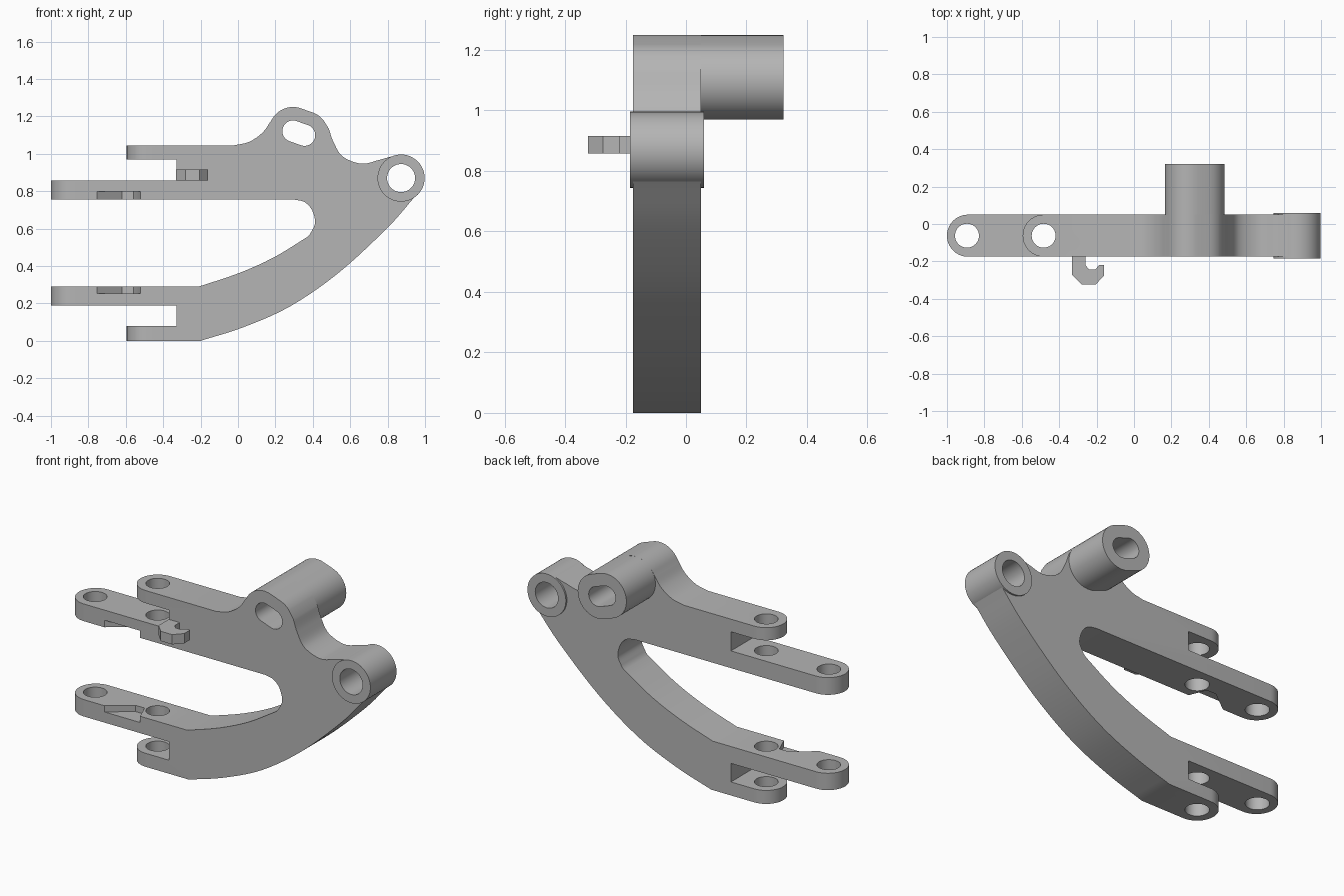
import bpy, bmesh, math
from mathutils import Vector

cube = bpy.data.objects.get("Cube")
if cube:
    bpy.data.objects.remove(cube, do_unlink=True)

grey = bpy.data.materials.new("machined_grey")
grey.use_nodes = True
COLOUR = (0.46, 0.46, 0.46, 1)
grey.diffuse_color = COLOUR
grey.node_tree.nodes["Principled BSDF"].inputs["Base Color"].default_value = COLOUR

FRONT, BACK = -0.175, 0.05


def spline(points, steps=6):
    """Smooth curve through a few points."""
    p = [Vector(q) for q in points]
    p = [2 * p[0] - p[1]] + p + [2 * p[-1] - p[-2]]
    out = []
    for i in range(1, len(p) - 2):
        a, b, c, d = p[i - 1:i + 3]
        for s in range(steps):
            t = s / steps
            out.append(0.5 * (2 * b + (c - a) * t + (2 * a - 5 * b + 4 * c - d) * t**2
                              + (3 * b - a - 3 * c + d) * t**3))
    return out + [p[-2]]


def arc(cx, cz, r, start, end, n=16):
    angles = [math.radians(start + (end - start) * i / n) for i in range(n + 1)]
    return [(cx + r * math.cos(a), cz + r * math.sin(a)) for a in angles]


def circle(cx, cy, r, n=40):
    return arc(cx, cy, r, 0, 360, n)[:-1]


def capsule(r):
    """Tilted slot shape shared by the boss and its opening."""
    return arc(0.356, 1.099, r, -112, 68) + arc(0.294, 1.121, r, 68, 248)


def prism(name, outline, low, high, axis="Y", round_ends=()):
    """Extrude an xz outline along y, or an xy outline along z."""
    bm = bmesh.new()
    place = (lambda p: (p[0], low, p[1])) if axis == "Y" else (lambda p: (p[0], p[1], low))
    face = bm.faces.new([bm.verts.new(place(p)) for p in outline])
    depth = Vector((0, high - low, 0) if axis == "Y" else (0, 0, high - low))
    result = bmesh.ops.extrude_face_region(bm, geom=[face], use_keep_orig=True)
    bmesh.ops.translate(bm, vec=depth,
                        verts=[g for g in result["geom"] if isinstance(g, bmesh.types.BMVert)])
    bmesh.ops.recalc_face_normals(bm, faces=bm.faces)
    # round the upright corners of the arm ends
    ends = [e for e in bm.edges if abs(e.verts[0].co.y - e.verts[1].co.y) < 1e-4
            and any(all(abs(v.co.x - x) < 1e-4 for v in e.verts) for x in round_ends)]
    if ends:
        bmesh.ops.bevel(bm, geom=ends, offset=0.112, segments=10, profile=0.5,
                        affect="EDGES", clamp_overlap=False)
    mesh = bpy.data.meshes.new(name)
    bm.to_mesh(mesh)
    bm.free()
    mesh.materials.append(grey)
    obj = bpy.data.objects.new(name, mesh)
    bpy.context.collection.objects.link(obj)
    return obj


def finish(obj, cutters=()):
    """Cut the openings, then smooth the curved walls."""
    bpy.ops.object.select_all(action="DESELECT")
    obj.select_set(True)
    bpy.context.view_layer.objects.active = obj
    for cutter in cutters:
        mod = obj.modifiers.new("cut", "BOOLEAN")
        mod.operation, mod.solver, mod.object = "DIFFERENCE", "EXACT", cutter
        bpy.ops.object.modifier_apply(modifier=mod.name)
    bpy.ops.object.shade_smooth_by_angle(angle=math.radians(30))


# bracket side profile, clockwise from the upper tab
outline = [(-0.595, 0.97), (-0.595, 1.045)]
outline += spline([(-0.02, 1.045), (0.06, 1.064), (0.13, 1.112), (0.176, 1.175)])
outline += arc(0.294, 1.121, 0.129, 150, 68)
outline += arc(0.356, 1.099, 0.129, 68, 38, 6)
outline += spline([(0.485, 1.135), (0.512, 1.06), (0.56, 0.985), (0.66, 0.947),
                   (0.75, 0.966), (0.81, 0.983)])
outline += arc(0.87, 0.87, 0.123, 95, -38)
outline += spline([(0.94, 0.764), (0.8, 0.605), (0.54, 0.365), (0.28, 0.185),
                   (0.03, 0.073), (-0.2, 0)], 5)
outline += [(-0.595, 0), (-0.595, 0.08), (-0.33, 0.08), (-0.33, 0.19), (-1, 0.19), (-1, 0.29)]
outline += spline([(-0.21, 0.29), (0, 0.36), (0.19, 0.445), (0.37, 0.555)], 4)
outline += spline([(0.385, 0.57), (0.412, 0.63), (0.395, 0.7), (0.355, 0.742), (0.3, 0.755)])
outline += [(-1, 0.755), (-1, 0.857), (-0.33, 0.857), (-0.33, 0.97)]
bracket = prism("bracket_body", outline, FRONT, BACK, round_ends=(-1, -0.595))

# rear boss, pivot ring and cable hook
boss = prism("rear_boss", capsule(0.129), BACK - 0.001, 0.322)
ring = prism("pivot_ring", circle(0.872, 0.87, 0.126, 48), -0.185, 0.06)
hook = prism("cable_hook", [(-0.332, -0.17), (-0.332, -0.27), (-0.28, -0.324), (-0.205, -0.324),
                            (-0.16, -0.275), (-0.16, -0.22), (-0.187, -0.22), (-0.207, -0.243),
                            (-0.24, -0.243), (-0.26, -0.22), (-0.26, -0.17)], 0.857, 0.915, "Z")

# cutters for the openings
slot = prism("slot_cutter", capsule(0.057), -0.5, 0.5)
bore = prism("pivot_bore_cutter", circle(0.872, 0.87, 0.075), -0.5, 0.5)
bolts = [prism("bolt_hole_cutter", circle(x, -0.0625, 0.064), -0.2, 1.2, "Z")
         for x in (-0.893, -0.483)]
relief = [(-0.755, -0.176), (-0.755, -0.2), (-0.52, -0.2), (-0.52, -0.174),
          (-0.56, -0.075), (-0.62, -0.075)]
reliefs = [prism("relief_cutter", relief, low, high, "Z")
           for low, high in ((0.253, 0.32), (0.72, 0.797))]

finish(bracket, [slot, bore] + bolts + reliefs)
finish(boss, [slot])
finish(ring, [bore])
finish(hook)
for cutter in [slot, bore] + bolts + reliefs:
    bpy.data.objects.remove(cutter, do_unlink=True)
